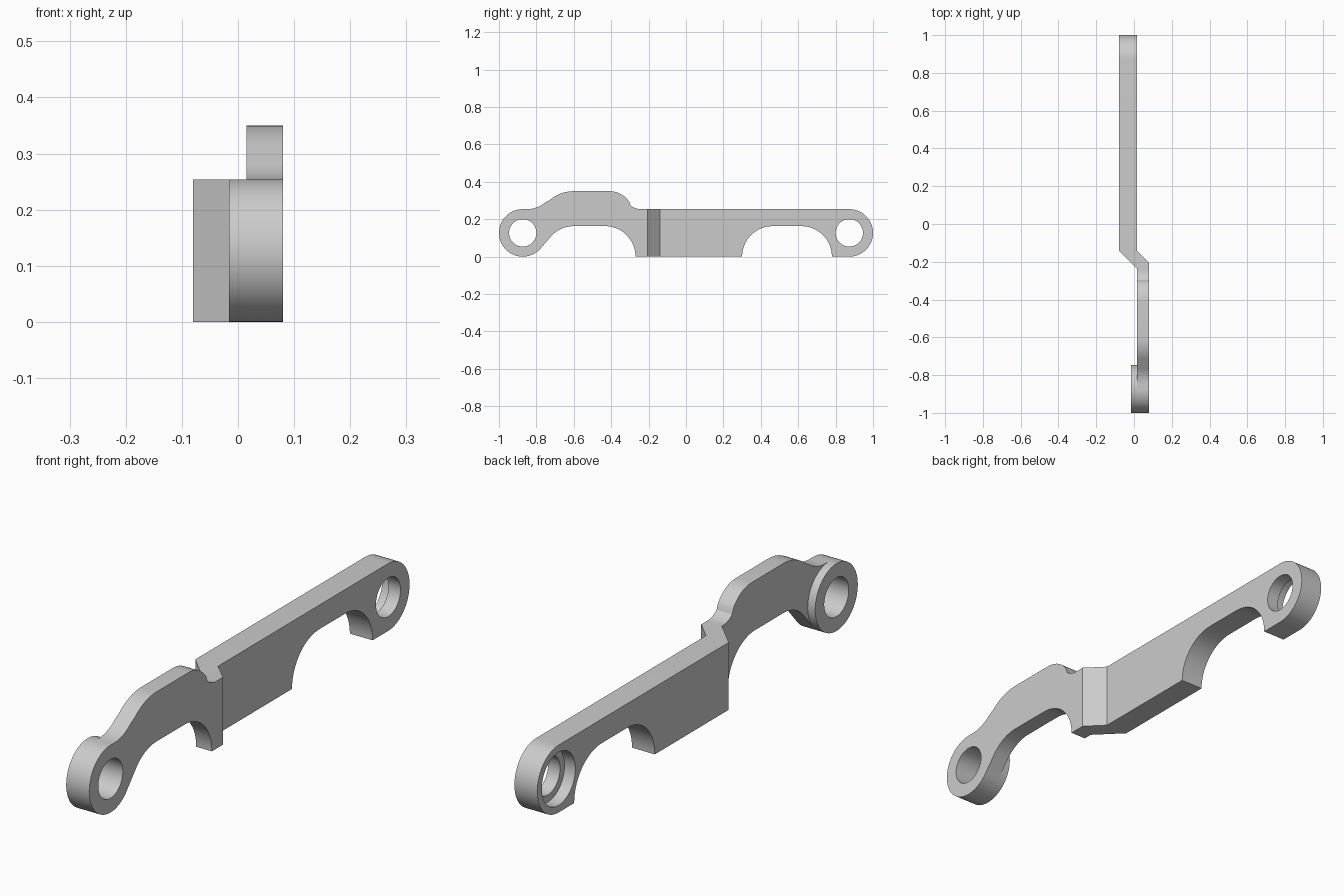
import bpy, bmesh
from math import cos, sin, radians

cube = bpy.data.objects.get("Cube")
if cube:
    bpy.data.objects.remove(cube, do_unlink=True)

steel = bpy.data.materials.new("light grey steel")
steel.use_nodes = True
GREY = (0.6, 0.6, 0.6, 1)
steel.diffuse_color = GREY
steel.node_tree.nodes["Principled BSDF"].inputs["Base Color"].default_value = GREY

EYE_Y, EYE_Z, EYE_R, BORE_R = 0.873, 0.127, 0.127, 0.073
ARCH_R = 0.163


def arc(cy, cz, r, start, end):
    """Points along an arc, angles in degrees."""
    n = max(4, round(abs(end - start) / 5))
    angles = [radians(start + (end - start) * i / n) for i in range(n + 1)]
    return [(cy + r * cos(a), cz + r * sin(a)) for a in angles]


def prism(name, points, to_3d, offset):
    """Extrude a closed outline into a solid."""
    bm = bmesh.new()
    face = bm.faces.new([bm.verts.new(to_3d(a, b)) for a, b in points])
    new = bmesh.ops.extrude_face_region(bm, geom=[face])["geom"]
    bmesh.ops.translate(bm, vec=offset, verts=[v for v in new if isinstance(v, bmesh.types.BMVert)])
    bmesh.ops.recalc_face_normals(bm, faces=bm.faces)
    mesh = bpy.data.meshes.new(name)
    bm.to_mesh(mesh)
    bm.free()
    mesh.materials.append(steel)
    obj = bpy.data.objects.new(name, mesh)
    bpy.context.collection.objects.link(obj)
    return obj


def side_prism(name, points, x0, x1):
    return prism(name, points, lambda y, z: (x0, y, z), (x1 - x0, 0, 0))


def disc(name, y, r, x0, x1):
    return side_prism(name, arc(y, EYE_Z, r, 0, 360)[:-1], x0, x1)


def combine(target, tool, operation):
    """Apply a boolean and discard the tool."""
    mod = target.modifiers.new(operation, "BOOLEAN")
    mod.operation, mod.object, mod.solver = operation, tool, "EXACT"
    bpy.context.view_layer.objects.active = target
    bpy.ops.object.modifier_apply(modifier=mod.name)
    bpy.data.objects.remove(tool, do_unlink=True)


# Side outline: rear eye, humped front arm, front eye, then the underside arches
outline = (
    arc(EYE_Y, EYE_Z, EYE_R, -90, 90)
    + arc(-0.243, 0.334, 0.08, 270, 228)
    + arc(-0.41, 0.22, 0.13, 35, 90)
    + arc(-0.6, 0.15, 0.2, 90, 130)
    + arc(-0.85, 0.404, 0.15, 310, 270)
    + arc(-EYE_Y, EYE_Z, EYE_R, 90, 315)
    + arc(-0.6, 0, ARCH_R, 135, 90)
    + arc(-0.433, 0, ARCH_R, 90, 0)
    + arc(0.463, 0, ARCH_R, 180, 90)
    + arc(0.617, 0, ARCH_R, 90, 0)
)
link = side_prism("offset_link_arm", outline, -0.2, 0.2)

# Plan outline: thick rear bar, slanted jog, thin front arm
plan = [(0.08, -1.1), (0.08, -0.205), (0.015, -0.14), (0.015, 1.1),
        (-0.08, 1.1), (-0.08, -0.14), (0.015, -0.235), (0.015, -1.1)]
combine(link, prism("plan_tool", plan, lambda x, y: (x, y, -0.1), (0, 0, 0.6)), "INTERSECT")

# Boss on the front eye
combine(link, disc("boss_tool", -EYE_Y, EYE_R, -0.016, 0.08), "UNION")

# Through bores, and the counterbore on the rear eye
for y in (-EYE_Y, EYE_Y):
    combine(link, disc("bore_tool", y, BORE_R, -0.3, 0.3), "DIFFERENCE")
combine(link, disc("counterbore_tool", EYE_Y, 0.1, -0.3, -0.035), "DIFFERENCE")

bpy.ops.object.select_all(action="DESELECT")
link.select_set(True)
bpy.context.view_layer.objects.active = link
bpy.ops.object.shade_smooth_by_angle(angle=radians(30))
